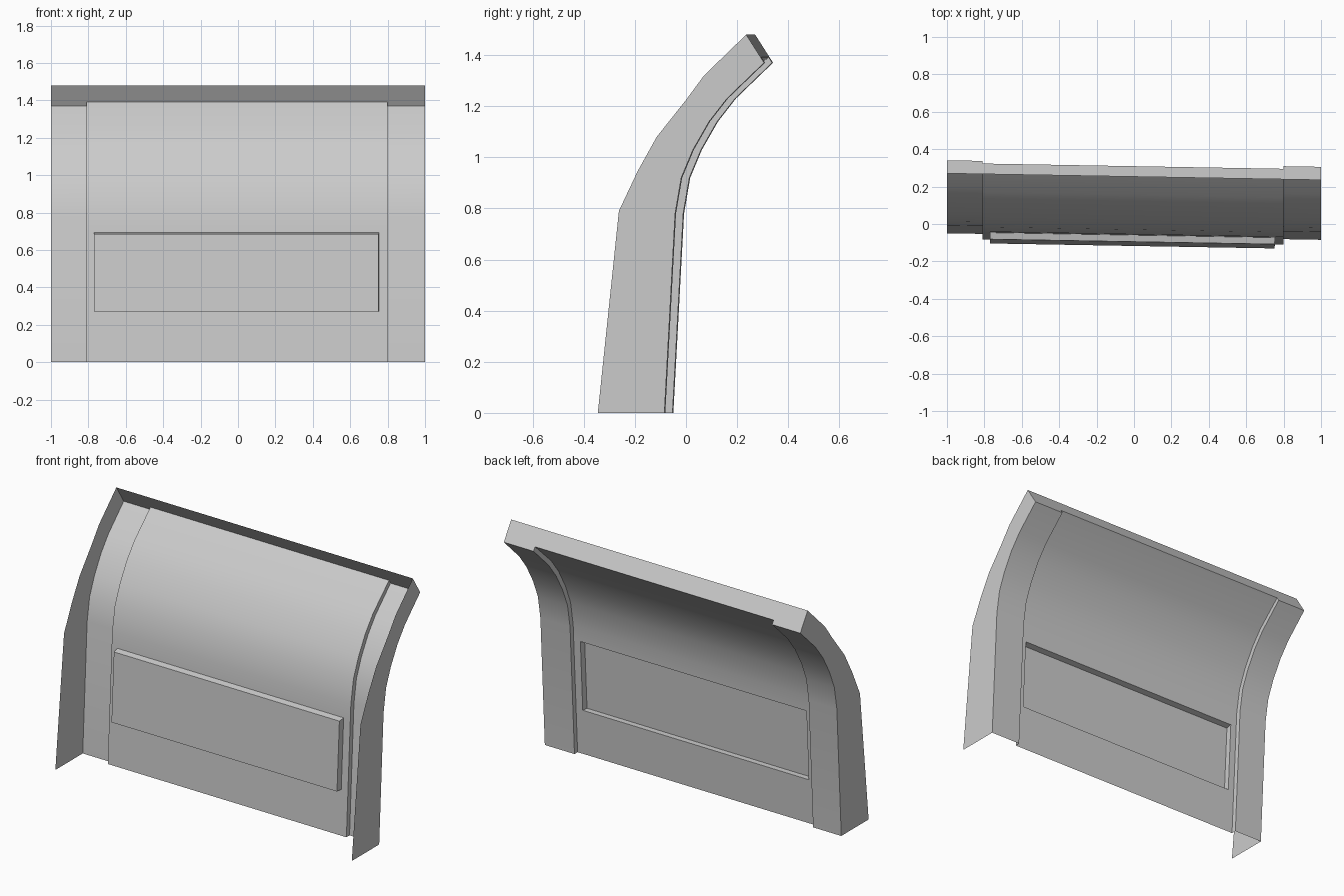
import bpy, bmesh

if "Cube" in bpy.data.objects:
    bpy.data.objects.remove(bpy.data.objects["Cube"])

SKEW = -0.0175                      # the whole panel is turned slightly about z
# side profiles (y, z): recessed back skin and front edge of the end flanges
BACK = [(-0.067, 0), (-0.025, 0.78), (-0.001, 0.92), (0.045, 1.03),
        (0.108, 1.14), (0.178, 1.23), (0.323, 1.37)]
FRONT = [(-0.3275, 0), (-0.245, 0.79), (-0.172, 0.945), (-0.097, 1.08),
         (0.018, 1.225), (0.088, 1.32), (0.253, 1.48)]
XL, XR = -0.81, 0.80                # raised centre limits
BX = (-0.77, 0.755)                 # box limits
BZ = (0.27, 0.693)


def offset(profile, d):
    """Shift a profile towards the front along its normals."""
    out = []
    for i, (y, z) in enumerate(profile):
        a, b = profile[max(i - 1, 0)], profile[min(i + 1, len(profile) - 1)]
        ty, tz = b[0] - a[0], b[1] - a[1]
        n = (ty * ty + tz * tz) ** 0.5
        out.append((y - d * tz / n, z + d * ty / n))
    return out


RAISED = offset(BACK, 0.03)
RAISED[0] = (RAISED[0][0], 0)
RAISED[-1] = (0.309, 1.392)


def build(name, polys):
    """Make a welded sheet object from polygons, applying the skew."""
    bm = bmesh.new()
    for poly in polys:
        bm.faces.new([bm.verts.new((x, y + SKEW * x, z)) for x, y, z in poly])
    bmesh.ops.remove_doubles(bm, verts=bm.verts, dist=1e-4)
    bmesh.ops.recalc_face_normals(bm, faces=bm.faces)
    me = bpy.data.meshes.new(name)
    bm.to_mesh(me)
    bm.free()
    ob = bpy.data.objects.new(name, me)
    bpy.context.collection.objects.link(ob)
    bpy.ops.object.select_all(action='DESELECT')
    ob.select_set(True)
    bpy.context.view_layer.objects.active = ob
    bpy.ops.object.shade_smooth_by_angle(angle=0.5)


def strip(x0, p0, x1, p1):
    """Quads lofted between profile p0 at x0 and profile p1 at x1."""
    return [[(x0, *p0[i]), (x1, *p1[i]), (x1, *p1[i + 1]), (x0, *p0[i + 1])]
            for i in range(len(p0) - 1)]


# end flanges, recessed side bands and step walls up to the raised centre
for name, xe, xs in (("left_side", -1, XL), ("right_side", 1, XR)):
    build(name, strip(xe, FRONT, xe, BACK) + strip(xe, BACK, xs, BACK)
          + strip(xs, BACK, xs, RAISED))

# top flange, notched around the raised centre
build("top_flange", [[(-1, *BACK[-1]), (XL, *BACK[-1]), (XL, *RAISED[-1]),
                      (XR, *RAISED[-1]), (XR, *BACK[-1]), (1, *BACK[-1]),
                      (1, *FRONT[-1]), (-1, *FRONT[-1])]])

# raised centre with a rectangular opening, pressed forward into a box
(y0, z0), (y1, z1) = RAISED[:2]
ry = lambda z: y0 + (y1 - y0) * (z - z0) / (z1 - z0)
prof = [RAISED[0]] + [(ry(z), z) for z in BZ] + RAISED[1:]
xs = [XL, *BX, XR]
polys = []
for k in range(3):
    cells = strip(xs[k], prof, xs[k + 1], prof)
    if k == 1:
        cells.pop(1)
    polys += cells
rim = [(x, ry(z), z) for x, z in ((BX[0], BZ[0]), (BX[1], BZ[0]),
                                  (BX[1], BZ[1]), (BX[0], BZ[1]))]
face = [(x - (0.004 if x > 0 else 0), y - 0.035, z - (0.008 if z > 0.5 else 0))
        for x, y, z in rim]
polys.append(face)
polys += [[rim[i], rim[(i + 1) % 4], face[(i + 1) % 4], face[i]] for i in range(4)]
build("raised_panel_with_box", polys)
